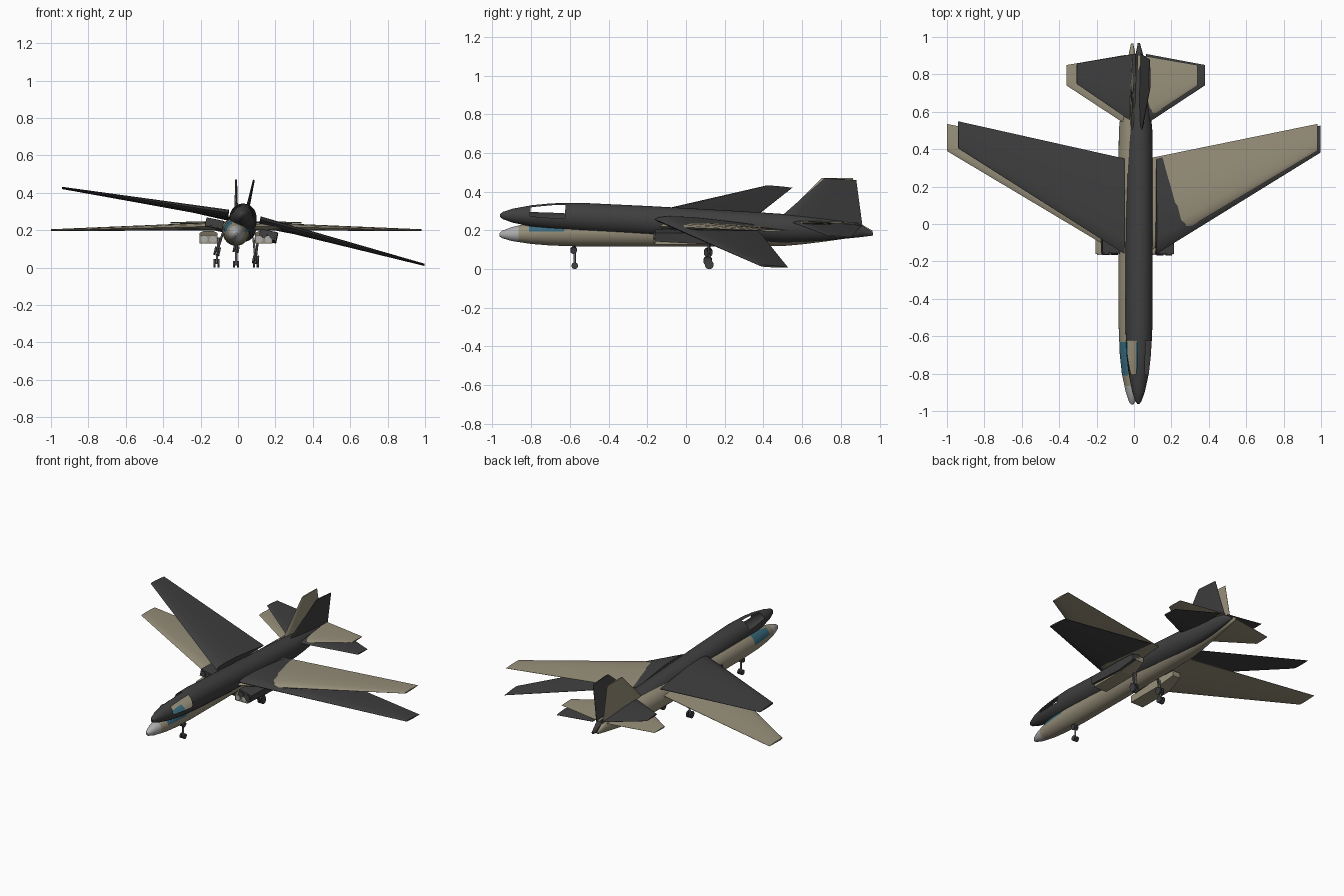
import bpy, bmesh, math
from mathutils import Matrix, Vector

if "Cube" in bpy.data.objects:
    bpy.data.objects.remove(bpy.data.objects["Cube"])


def material(name, rgb):
    m = bpy.data.materials.new(name)
    m.use_nodes = True
    m.diffuse_color = (*rgb, 1)
    m.node_tree.nodes["Principled BSDF"].inputs["Base Color"].default_value = (*rgb, 1)
    return m


TAN = material("tan paint", (0.31, 0.275, 0.195))
DARK = material("dark grey paint", (0.05, 0.05, 0.05))
NOSE = material("light grey nose", (0.42, 0.42, 0.42))
GLASS = material("blue glass", (0.04, 0.15, 0.21))
METAL = material("grey metal", (0.13, 0.13, 0.13))
RUBBER = material("black rubber", (0.05, 0.05, 0.055))

# Fuselage stations: y, half width, top, bottom
STATIONS = [
    (-0.965, 0.006, -0.005, -0.02), (-0.95, 0.017, 0.008, -0.03),
    (-0.9, 0.034, 0.027, -0.045), (-0.8, 0.055, 0.051, -0.06),
    (-0.7, 0.066, 0.066, -0.068), (-0.55, 0.072, 0.077, -0.073),
    (-0.2, 0.073, 0.08, -0.074), (0.3, 0.073, 0.08, -0.074),
    (0.5, 0.071, 0.078, -0.071), (0.6, 0.061, 0.075, -0.062),
    (0.7, 0.046, 0.068, -0.05), (0.8, 0.033, 0.06, -0.036),
    (0.9, 0.02, 0.045, -0.02), (0.965, 0.006, 0.008, -0.008),
]
# Aerofoil section: fraction of chord, fraction of thickness
FOIL = [(0, 0), (0.04, 0.28), (0.15, 0.46), (0.4, 0.5), (0.7, 0.3), (1, 0.04),
        (1, -0.04), (0.7, -0.3), (0.4, -0.5), (0.15, -0.46), (0.04, -0.28)]


def finish(bm, name, mats, matrix, smooth=True):
    bmesh.ops.recalc_face_normals(bm, faces=bm.faces)
    mesh = bpy.data.meshes.new(name)
    bm.to_mesh(mesh)
    bm.free()
    for m in mats:
        mesh.materials.append(m)
    ob = bpy.data.objects.new(name, mesh)
    bpy.context.collection.objects.link(ob)
    ob.matrix_world = matrix
    if smooth:
        bpy.ops.object.select_all(action="DESELECT")
        ob.select_set(True)
        bpy.context.view_layer.objects.active = ob
        bpy.ops.object.shade_smooth_by_angle(angle=math.radians(35))
    return ob


def loft(bm, rings):
    """Skin closed rings of points and cap both ends."""
    rows = [[bm.verts.new(p) for p in ring] for ring in rings]
    n = len(rows[0])
    for a, b in zip(rows, rows[1:]):
        for i in range(n):
            j = (i + 1) % n
            bm.faces.new((a[i], a[j], b[j], b[i]))
    bm.faces.new(rows[0])
    bm.faces.new(rows[-1])


def is_window(c):
    return -0.81 < c.y < -0.63 and abs(c.x) > 0.022 and c.z > 0.004


def fuselage(name, skin, nose, matrix, open_windows):
    bm = bmesh.new()
    rings = []
    for y, w, top, bottom in STATIONS:
        mid, h = (top + bottom) / 2, (top - bottom) / 2
        rings.append([(w * math.cos(t), y, mid + h * math.sin(t))
                      for t in (math.tau * i / 32 for i in range(32))])
    loft(bm, rings)
    # Cut lines around the cockpit windows and the nose cap
    cuts = [((0, y, 0), (0, 1, 0)) for y in (-0.865, -0.81, -0.63)]
    cuts += [((x, 0, 0), (1, 0, 0)) for x in (-0.022, 0.022)]
    cuts.append(((0, 0, 0.004), (0, 0, 1)))
    for co, no in cuts:
        geom = bm.verts[:] + bm.edges[:] + bm.faces[:]
        if no[1] == 0:
            faces = [f for f in bm.faces if -0.811 < f.calc_center_median().y < -0.629]
            geom = list({g for f in faces for g in (*f.verts, *f.edges, f)})
        bmesh.ops.bisect_plane(bm, geom=geom, dist=1e-5, plane_co=co, plane_no=no)
    panes = []
    for f in bm.faces:
        c = f.calc_center_median()
        if is_window(c):
            f.material_index = 2
            panes.append(f)
        elif c.y < -0.865:
            f.material_index = 1
    if open_windows:
        bmesh.ops.delete(bm, geom=panes, context="FACES")
    finish(bm, name, [skin, nose, GLASS], matrix)


def flying_surface(name, skin, matrix, root, tip, side=1, upright=False):
    """root and tip: span position, height, leading y, trailing y, thickness."""
    bm = bmesh.new()
    rings = []
    for span, height, lead, trail, thick in (root, tip):
        ring = []
        for c, t in FOIL:
            y = lead + c * (trail - lead)
            if upright:
                ring.append((t * thick, y, span))
            else:
                ring.append((side * span, y, height + t * thick))
        rings.append(ring)
    loft(bm, rings)
    finish(bm, name, [skin], matrix)


def rod(bm, a, b, radius, sides=12):
    a, b = Vector(a), Vector(b)
    d = b - a
    m = Matrix.Translation((a + b) / 2) @ d.to_track_quat("Z", "Y").to_matrix().to_4x4()
    bmesh.ops.create_cone(bm, cap_ends=True, segments=sides, radius1=radius,
                          radius2=radius, depth=d.length, matrix=m)


def nacelle(name, skin, face, matrix, side):
    # Flat twin engine box with tapered tail and two round intakes
    bm = bmesh.new()
    rings = []
    for y, x0, x1, z0, z1 in ((-0.16, 0.1, 0.195, -0.062, -0.016),
                              (0.1, 0.1, 0.195, -0.062, -0.005),
                              (0.22, 0.12, 0.175, -0.03, 0.005)):
        rings.append([(side * x, y, z) for x, z in ((x0, z0), (x1, z0), (x1, z1), (x0, z1))])
    loft(bm, rings)
    finish(bm, name, [skin], matrix, smooth=False)
    bm = bmesh.new()
    for x in (0.124, 0.171):
        rod(bm, (side * x, -0.167, -0.039), (side * x, -0.16, -0.039), 0.018, 20)
    finish(bm, name + "_intakes", [face], matrix)


def gear(name, strut, tyre, matrix, x, y, top, radius):
    axle = radius - 0.19
    bm = bmesh.new()
    rod(bm, (x * 0.88, y, top), (x, y, axle), 0.006)
    rod(bm, (x - 0.012, y, axle), (x + 0.012, y, axle), 0.005)
    finish(bm, name + "_strut", [strut], matrix)
    bm = bmesh.new()
    for s in (-1, 1):
        rod(bm, (x + s * 0.005, y, axle), (x + s * 0.016, y, axle), radius, 20)
    finish(bm, name + "_wheels", [tyre], matrix)


def aircraft(prefix, skin, nose, face, strut, matrix, shell):
    fuselage(prefix + "_fuselage", skin, nose, matrix, shell)
    root = 0.087 if shell else 0.06
    for label, s in (("left", 1), ("right", -1)):
        tag = f"{prefix}_{label}_"
        flying_surface(tag + "wing", skin, matrix, (root, 0.032, -0.165, 0.345, 0.045),
                       (0.99, 0.01, 0.39, 0.535, 0.01), s)
        flying_surface(tag + "tailplane", skin, matrix, (0.03, 0.048, 0.53, 0.905, 0.02),
                       (0.35, 0.05, 0.74, 0.85, 0.008), s)
        nacelle(tag + "nacelle", skin, face, matrix, s)
        gear(tag + "main_gear", strut, RUBBER, matrix, s * 0.105, 0.12, -0.03, 0.023)
    flying_surface(prefix + "_tail_fin", skin, matrix, (0.04, 0, 0.46, 0.908, 0.024),
                   (0.28, 0, 0.70, 0.863, 0.01), upright=True)
    gear(prefix + "_nose_gear", strut, RUBBER, matrix, 0, -0.575, -0.06, 0.017)


# Level tan aircraft
aircraft("tan", TAN, NOSE, NOSE, METAL, Matrix.Translation((-0.01, 0, 0.19)), False)

# Overlapping dark shell, rolled and pitched, with open windows
tilt = (Matrix.Translation((0.026, 0.003, 0.235))
        @ Matrix.Rotation(math.radians(-3.2), 4, "X")
        @ Matrix.Rotation(math.radians(12), 4, "Y"))
aircraft("dark", DARK, DARK, DARK, DARK, tilt, True)
